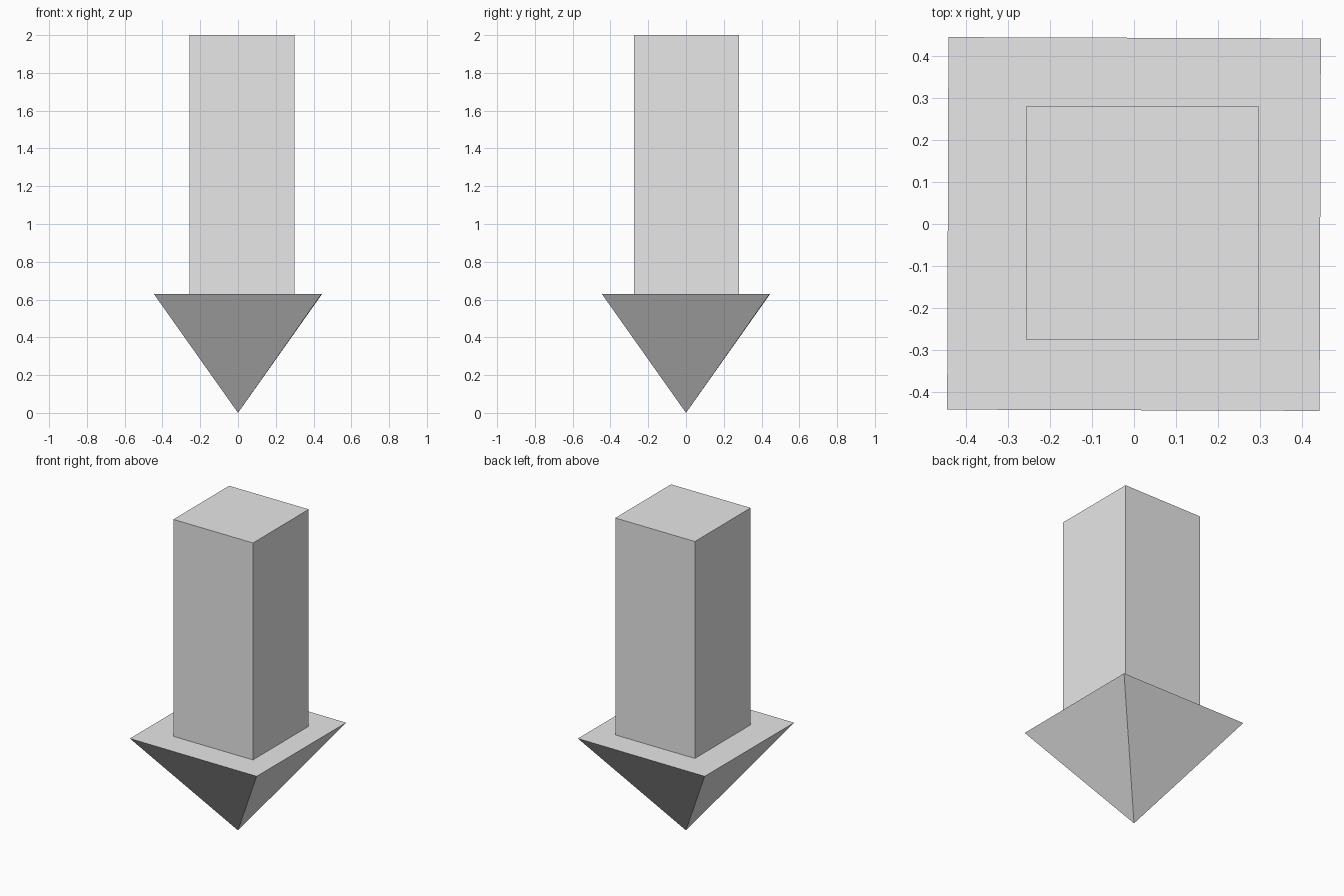
import bpy
import math

cube = bpy.data.objects.get("Cube")
if cube:
    bpy.data.objects.remove(cube, do_unlink=True)

# Single plain grey for the whole arrow
grey = bpy.data.materials.new("light grey")
grey.use_nodes = True
colour = (0.8, 0.8, 0.8, 1.0)
grey.diffuse_color = colour
grey.node_tree.nodes["Principled BSDF"].inputs["Base Color"].default_value = colour

HEAD_HEIGHT = 0.63
TOTAL_HEIGHT = 2.0
SHAFT_WIDTH = 0.556


def finish(name):
    """Name the active object and give it the grey material."""
    obj = bpy.context.object
    obj.name = name
    obj.data.name = name
    obj.data.materials.append(grey)
    return obj


# Arrow head: four-sided pyramid, point down, with a very slight twist
bpy.ops.mesh.primitive_cone_add(
    vertices=4, radius1=0, radius2=0.628, depth=HEAD_HEIGHT,
    location=(0, 0, HEAD_HEIGHT / 2),
    rotation=(0, 0, math.radians(44.8)))
finish("arrow_head")

# Arrow shaft: square box standing slightly off centre on the head
shaft_height = TOTAL_HEIGHT - HEAD_HEIGHT
bpy.ops.mesh.primitive_cube_add(
    size=1, location=(0.02, 0.002, HEAD_HEIGHT + shaft_height / 2))
shaft = finish("arrow_shaft")
shaft.scale = (SHAFT_WIDTH, SHAFT_WIDTH, shaft_height)
bpy.ops.object.transform_apply(location=False, rotation=False, scale=True)
